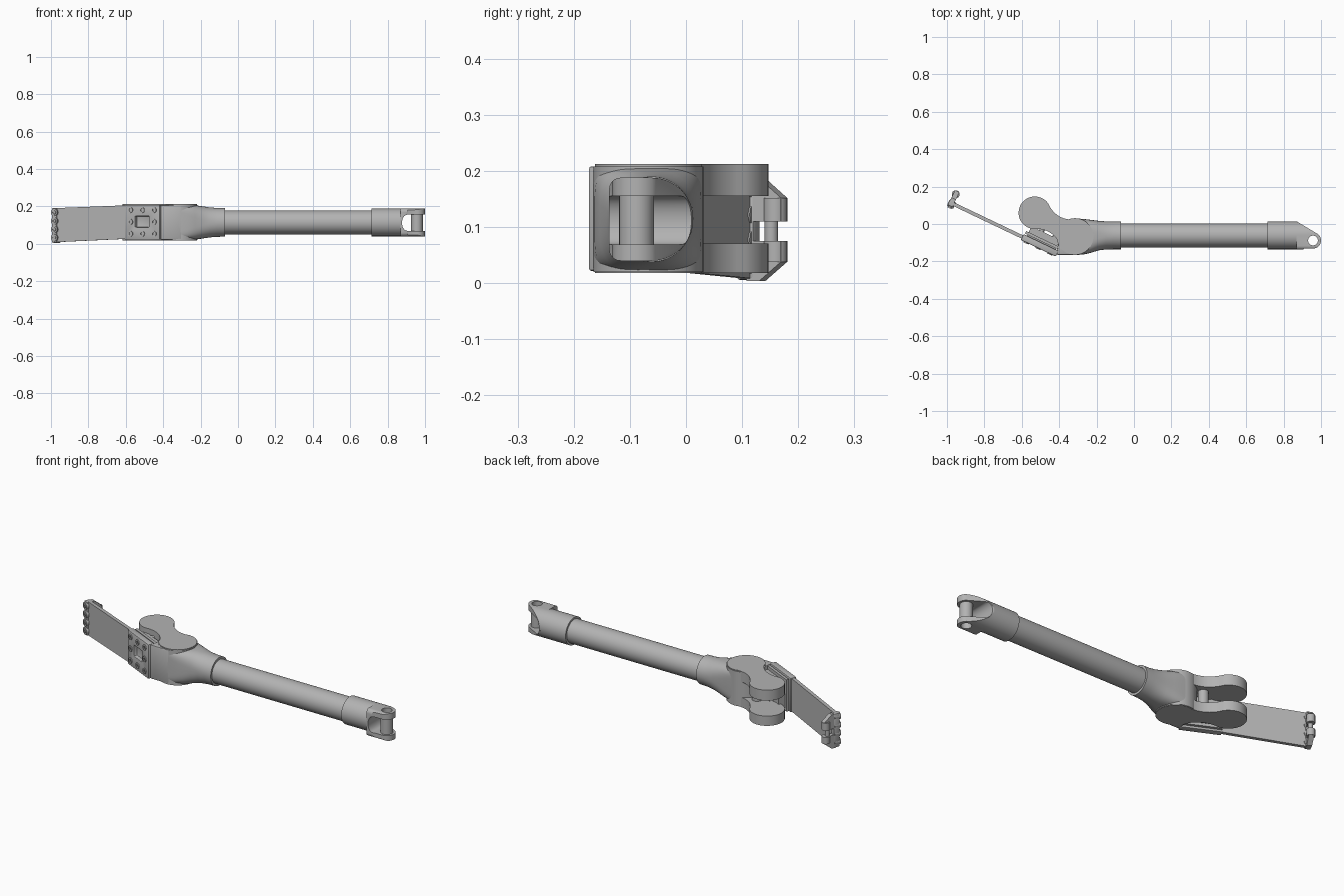
import bpy, bmesh
from math import sin, cos, pi, radians, sqrt, copysign
from mathutils import Vector

if "Cube" in bpy.data.objects:
    bpy.data.objects.remove(bpy.data.objects["Cube"])

GREY = (0.45, 0.45, 0.45, 1)
metal = bpy.data.materials.new("metal grey")
metal.use_nodes = True
metal.diffuse_color = GREY
metal.node_tree.nodes["Principled BSDF"].inputs["Base Color"].default_value = GREY

# Coordinate mappings: profile (p, q) with extrusion h
ANG = radians(25.5)


def plate(s, t, z):
    """Frame of the slanted plate: s along it, t towards its back."""
    return Vector((-0.605 + s * cos(ANG) + t * sin(ANG),
                   -0.085 - s * sin(ANG) + t * cos(ANG), z))


def up(p, q, h): return Vector((p, q, h))
def along_x(p, q, h): return Vector((h, p, q))
def along_y(p, q, h): return Vector((p, h, q))
def along_t(p, q, h): return plate(p, h, q)
def along_s(p, q, h): return plate(h, p, q)
def plate_up(p, q, h): return plate(p, q, h)


def finish(name, bm):
    bmesh.ops.recalc_face_normals(bm, faces=bm.faces)
    mesh = bpy.data.meshes.new(name)
    bm.to_mesh(mesh)
    bm.free()
    mesh.materials.append(metal)
    ob = bpy.data.objects.new(name, mesh)
    bpy.context.collection.objects.link(ob)
    return ob


def loft(name, rings):
    bm = bmesh.new()
    loops = [[bm.verts.new(v) for v in ring] for ring in rings]
    n = len(loops[0])
    for a, b in zip(loops, loops[1:]):
        for i in range(n):
            j = (i + 1) % n
            bm.faces.new((a[i], a[j], b[j], b[i]))
    bm.faces.new(loops[0])
    bm.faces.new(loops[-1])
    return finish(name, bm)


def prism(name, pts, a, b, frame=up):
    return loft(name, [[frame(p, q, h) for p, q in pts] for h in (a, b)])


def arc(cx, cy, r, a0=0, a1=360, n=40, ry=None):
    full = a1 - a0 == 360
    angles = [radians(a0 + (a1 - a0) * i / (n if full else n - 1)) for i in range(n)]
    return [(cx + r * cos(a), cy + (ry or r) * sin(a)) for a in angles]


def rect(p0, p1, q0, q1):
    return [(p0, q0), (p1, q0), (p1, q1), (p0, q1)]


def bevel(ob, width, segments=2):
    m = ob.modifiers.new("bevel", "BEVEL")
    m.width, m.segments, m.limit_method = width, segments, "ANGLE"
    bake(ob)


def bake(ob):
    deps = bpy.context.evaluated_depsgraph_get()
    mesh = bpy.data.meshes.new_from_object(ob.evaluated_get(deps))
    ob.modifiers.clear()
    ob.data = mesh


def boolean(ob, other, op="DIFFERENCE", keep=False):
    m = ob.modifiers.new("cut", "BOOLEAN")
    m.object, m.operation, m.solver = other, op, "EXACT"
    bake(ob)
    if not keep:
        bpy.data.objects.remove(other)


def bolt(name, p, q, r, a, b, frame):
    """Round head whose outer end b has a shallow socket."""
    r2 = r * 0.5
    rings = [(r, a), (r, b), (r2, b), (r2, b + (a - b) * 0.5)]
    return loft(name, [[frame(u, v, h) for u, v in arc(p, q, rad, n=16)] for rad, h in rings])


# Main tube and end sleeve
TY, TZ = -0.061, 0.114
prism("arm_tube", arc(TY, TZ, 0.0635, n=64), -0.1, 0.74, along_x)
prism("end_sleeve", arc(TY, TZ, 0.074, n=64), 0.715, 0.868, along_x)

# End fork: D-shaped section trimmed by its plan outline, slotted and drilled
HX, HY = 0.957, -0.088
d_shape = arc(TY, TZ, 0.074, -90, 90, 32) + arc(-0.117, 0.168, 0.02, 90, 180, 6) \
    + arc(-0.117, 0.060, 0.02, 180, 270, 6)
fork = prism("end_fork", d_shape, 0.868, 1.05, along_x)
outline = [(0.8, 0.03), (0.87, 0.014)] + arc(HX, HY, 0.043, 50, -90, 18) + [(0.91, -0.132), (0.88, -0.15), (0.8, -0.15)]
boolean(fork, prism("fork_outline", outline, 0, 0.3), "INTERSECT")
slot = arc(0.905, 0.112, 0.028, 270, 90, 16, 0.043) + [(1.1, 0.155), (1.1, 0.069)]
boolean(fork, prism("slot_cutter", slot, -0.2, 0.1, along_y))
pin = prism("fork_pin", arc(HX, HY, 0.031), 0.042, 0.184)
hole = prism("hole_cutter", arc(HX, HY, 0.026), 0, 0.3)
boolean(fork, hole, keep=True)
boolean(pin, hole)


# Elbow housing: round collar blending into a tall rounded block
def section(x, yc, hy, hz, e, n=64):
    ring = []
    for i in range(n):
        c, s = cos(2 * pi * i / n), sin(2 * pi * i / n)
        ring.append(Vector((x, yc + hy * copysign(abs(c) ** (2 / e), c),
                            TZ + hz * copysign(abs(s) ** (2 / e), s))))
    return ring


loft("elbow_housing", [section(*s) for s in (
    (-0.07, -0.061, 0.074, 0.076, 2), (-0.11, -0.061, 0.074, 0.077, 2),
    (-0.15, -0.061, 0.075, 0.08, 2.2), (-0.19, -0.062, 0.079, 0.086, 2.7),
    (-0.23, -0.066, 0.088, 0.092, 3.6), (-0.27, -0.068, 0.095, 0.094, 5),
    (-0.315, -0.068, 0.098, 0.094, 8))])
JX, JY = -0.315, -0.067
prism("elbow_barrel", arc(JX, JY, 0.098, n=64), 0.02, 0.208)
corner = prism("elbow_corner", [(-0.415, -0.165), (-0.3, -0.166), (-0.3, -0.07), (-0.4, -0.07)], 0.021, 0.207)
bevel(corner, 0.008)

# Waisted link plates joining the two joints, above and below
KX, KY, R1, R2 = -0.53, 0.06, 0.095, 0.087
axis = Vector((JX - KX, JY - KY))
L = axis.length
axis.normalize()


def half_width(u):
    if u < 0.045:
        return sqrt(max(R2 * R2 - u * u, 0))
    if u > L - 0.05:
        return sqrt(max(R1 * R1 - (L - u) ** 2, 0))
    return 0.05 + 4 * (u - 0.12) ** 2


N = 44
us = [-R2 + (L + R1 + R2) * (1 - cos(pi * i / N)) / 2 for i in range(N + 1)]
side = [(u, half_width(u)) for u in us]
side = side + [(u, -w) for u, w in side[-2:0:-1]]
link = [(KX + u * axis.x - w * axis.y, KY + u * axis.y + w * axis.x) for u, w in side]
for name, z0, z1 in (("upper_link", 0.155, 0.212), ("lower_link", 0.018, 0.071)):
    prism(name, link, z0, z1)
prism("link_spacer", arc(KX + 0.12 * axis.x, KY + 0.12 * axis.y, 0.025), 0.06, 0.17)

# Mounting bracket with a square recess, its backing and bolts
bracket = prism("mount_bracket", rect(0, 0.207, 0.022, 0.208), 0, 0.034, along_t)
boolean(bracket, prism("recess_cutter", rect(0.062, 0.142, 0.088, 0.148), -0.1, 0.02, along_t))
bevel(bracket, 0.004)
prism("bracket_rail", rect(0.005, 0.2, 0.03, 0.203), 0.04, 0.055, along_t)
prism("bracket_foot", rect(0.02, 0.19, 0.045, 0.185), 0.03, 0.09, along_t)
for s in (0.033, 0.103, 0.173):
    for z in (0.053, 0.117, 0.18):
        if not (s == 0.103 and z == 0.117):
            bolt("bracket_bolt", s, z, 0.015, 0.005, -0.005, along_t)
for s in (0.08, 0.158):
    for z in (0.06, 0.17):
        bolt("foot_bolt", s, z, 0.014, 0.08, 0.11, along_t)

# Long slanted plate
prism("long_plate", [(-0.425, 0.008), (0.02, 0.027), (0.02, 0.206), (-0.425, 0.19)], 0.008, 0.027, along_t)

# Hinge at the far end of the plate
bar = prism("hinge_bar", rect(-0.435, -0.405, 0.006, 0.19), 0.0, 0.034, along_t)
bevel(bar, 0.005)
for z in (0.032, 0.077, 0.122, 0.168):
    prism("hinge_boss", arc(-0.417, z, 0.019, n=24), -0.006, 0.03, along_t)
    bolt("hinge_bolt", -0.417, z, 0.011, 0.0, -0.011, along_t)
PS, PT = -0.419, 0.071
lugs = (("upper", 0.187, 0.152, 0.11), ("lower", 0.004, 0.038, 0.075))
for word, outer, mid, inner in lugs:
    shape = [(0.02, outer), (0.045, outer), (0.088, mid), (0.088, inner), (0.02, inner)]
    prism(word + "_hinge_lug", shape, -0.432, -0.406, along_s)
    prism(word + "_hinge_knuckle", arc(PS, PT, 0.021, n=28), mid, inner, plate_up)
prism("hinge_pin", arc(PS, PT - 0.008, 0.012, n=24), 0.06, 0.13, plate_up)

# Smooth the curved sides, keeping the hard edges
bpy.ops.object.select_all(action="DESELECT")
for ob in bpy.context.scene.objects:
    if ob.type == "MESH" and metal.name in ob.data.materials:
        ob.select_set(True)
        bpy.context.view_layer.objects.active = ob
bpy.ops.object.shade_smooth_by_angle(angle=radians(32))
